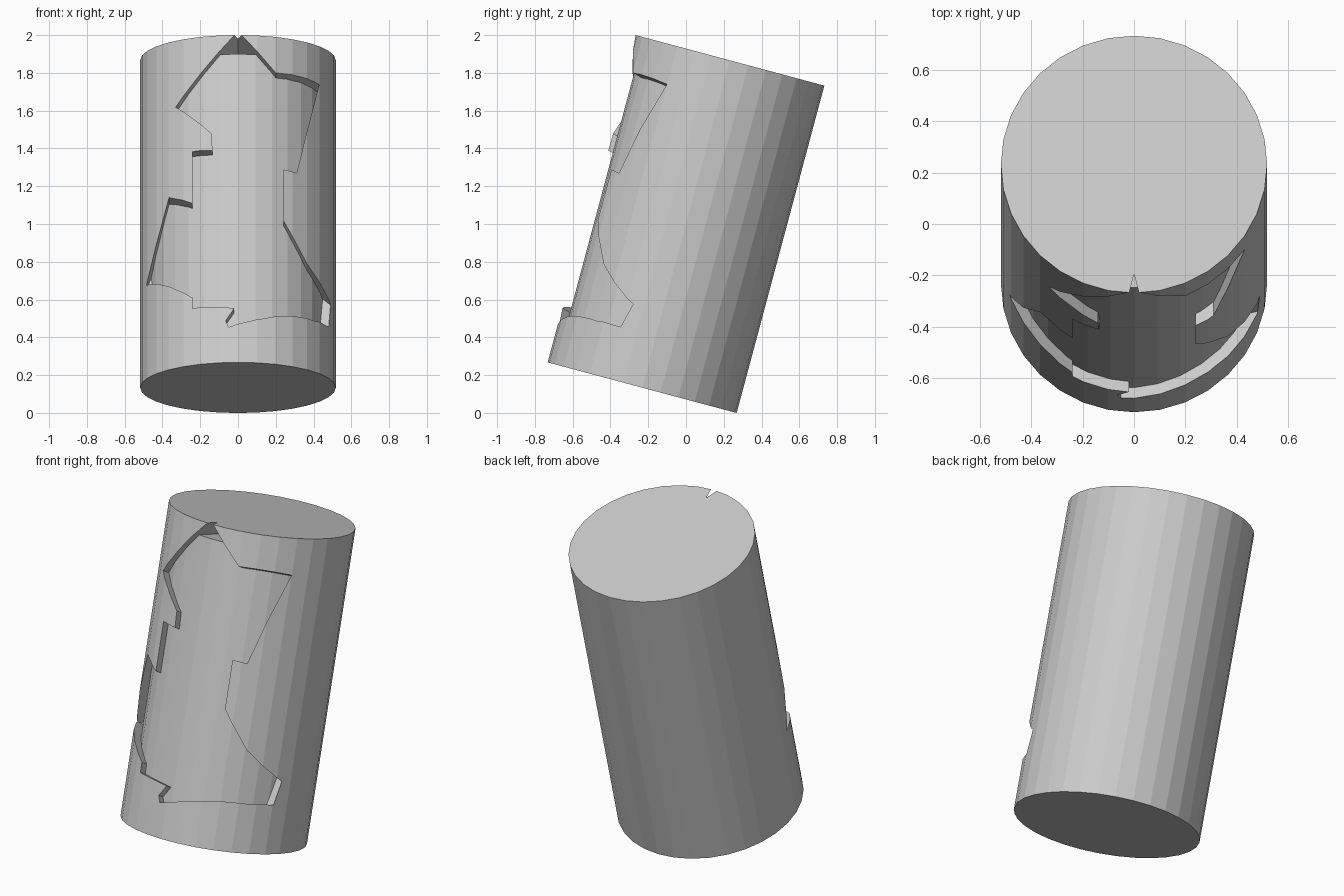
import bpy
from math import sin, cos, pi, radians, sqrt
from mathutils import Matrix, Vector

if "Cube" in bpy.data.objects:
    bpy.data.objects.remove(bpy.data.objects["Cube"])

R, CORE_R, HALF, SIDES = 0.518, 0.472, 0.897, 32
LEAN, CUT = radians(15), radians(30)
CORE_TOP = 0.805
CENTRE = Vector((0, 0, 1))


def material(name, value):
    mat = bpy.data.materials.new(name)
    mat.use_nodes = True
    colour = (value, value, value, 1)
    mat.diffuse_color = colour
    mat.node_tree.nodes["Principled BSDF"].inputs["Base Color"].default_value = colour
    return mat


def prism(name, profile, low, high, matrix):
    """Extrude an (a, b) outline along local z between low and high."""
    n = len(profile)
    verts = [(a, b, h) for h in (low, high) for a, b in profile]
    faces = [tuple(reversed(range(n))), tuple(range(n, 2 * n))]
    faces += [(i, (i + 1) % n, n + (i + 1) % n, n + i) for i in range(n)]
    mesh = bpy.data.meshes.new(name)
    mesh.from_pydata([matrix @ Vector(v) for v in verts], [], faces)
    obj = bpy.data.objects.new(name, mesh)
    bpy.context.collection.objects.link(obj)
    return obj


def circle(radius):
    return [(radius * sin(2 * pi * i / SIDES), -radius * cos(2 * pi * i / SIDES))
            for i in range(SIDES)]


def subtract(target, tool):
    mod = target.modifiers.new("cut", 'BOOLEAN')
    mod.operation = 'DIFFERENCE'
    mod.solver = 'EXACT'
    mod.object = tool
    bpy.context.view_layer.objects.active = target
    bpy.ops.object.modifier_apply(modifier=mod.name)
    bpy.data.objects.remove(tool)


# Leaning cylinder
lean = Matrix.Translation(CENTRE) @ Matrix.Rotation(-LEAN, 4, 'X')
body = prism("leaning_cylinder", circle(R), -HALF, HALF, lean)
body.data.materials.append(material("light grey", 0.6))

# Outline of the recess where it meets the front of the cylinder (x, z)
rim = [(0, 2.02), (0.2, 1.8), (0.43, 1.74), (0.31, 1.27), (0.24, 1.29),
       (0.24, 1.02), (0.365, 0.79), (0.49, 0.58), (0.48, 0.455), (0.4, 0.49),
       (0.26, 0.515), (0.13, 0.5), (-0.05, 0.455), (-0.065, 0.49),
       (-0.02, 0.555), (-0.24, 0.555), (-0.24, 0.61), (-0.485, 0.675),
       (-0.365, 1.14), (-0.24, 1.11), (-0.24, 1.385), (-0.135, 1.39),
       (-0.14, 1.48), (-0.33, 1.62)]


def across_cut(x, z):
    """Slide a rim point along the cutting direction onto the cutter's profile."""
    depth = sqrt(R * R - x * x)
    along = (z - 1 - depth * sin(LEAN)) / cos(LEAN)
    y = along * sin(LEAN) - depth * cos(LEAN)
    return x, y * sin(CUT) + (z - 1) * cos(CUT)


# Cutter: profile pushed downward into the front, kept clear of the inner core
inward = Vector((0, cos(CUT), -sin(CUT)))
upward = Vector((0, sin(CUT), cos(CUT)))
axes = Matrix((Vector((1, 0, 0)), upward, -inward)).transposed().to_4x4()
profile = [across_cut(x, z) for x, z in reversed(rim)]
cutter = prism("recess_cutter", profile, 0.02, 1.2, Matrix.Translation(CENTRE) @ axes)
core = prism("core_cutter", circle(CORE_R), -1.2, CORE_TOP, lean)
subtract(cutter, core)
subtract(body, cutter)

for face in body.data.polygons:
    face.use_smooth = False
    face.material_index = 0
